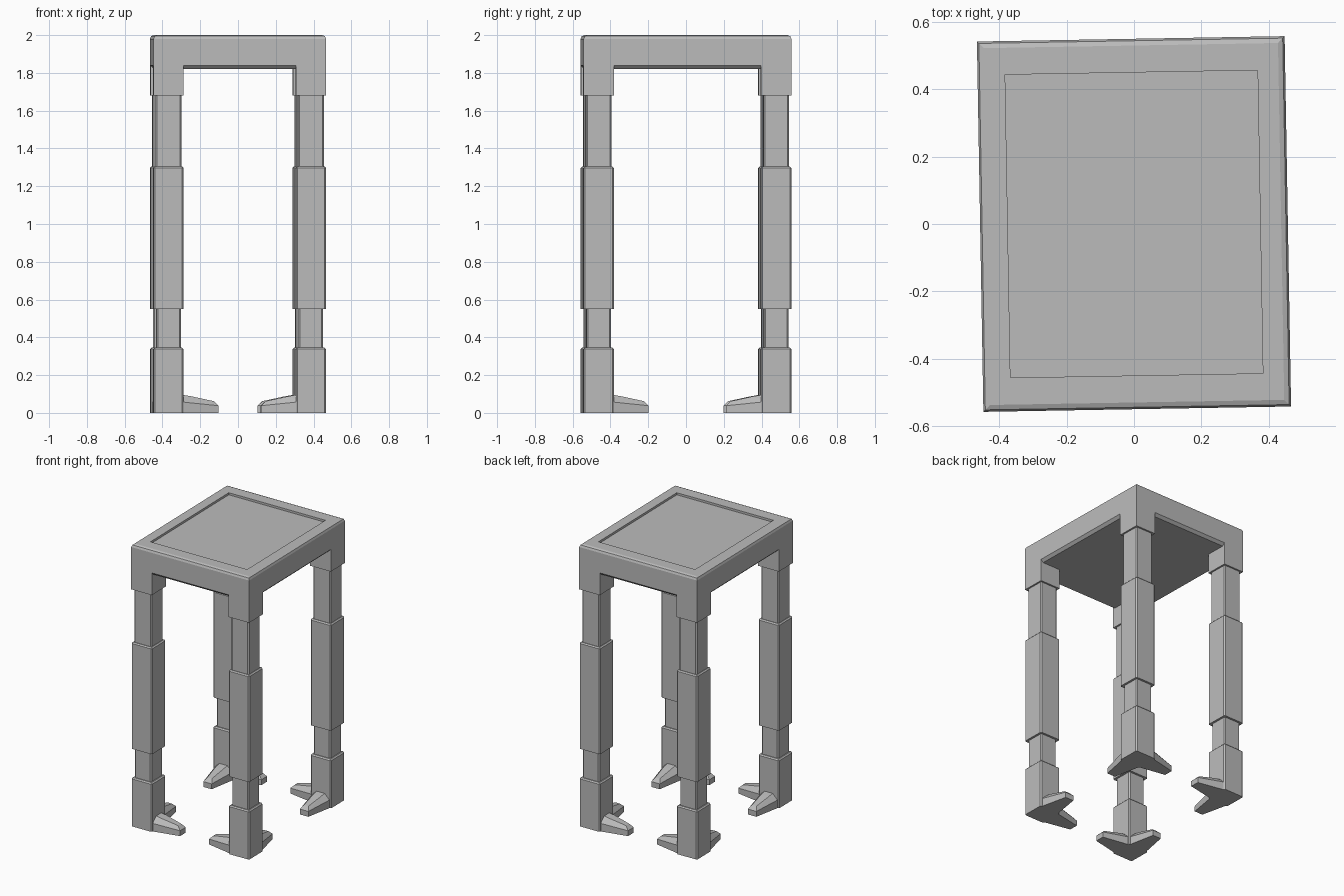
import bpy, bmesh, math
from mathutils import Vector

cube = bpy.data.objects.get("Cube")
if cube:
    bpy.data.objects.remove(cube, do_unlink=True)

HALF_X, HALF_Y = 0.457, 0.55
LEG = 0.16
TURN = math.radians(1.0)

grey = bpy.data.materials.new("plain_grey")
grey.use_nodes = True
grey.diffuse_color = (0.5, 0.5, 0.5, 1)
grey.node_tree.nodes["Principled BSDF"].inputs["Base Color"].default_value = (0.5, 0.5, 0.5, 1)


def finish(name, bm):
    bmesh.ops.recalc_face_normals(bm, faces=bm.faces)
    mesh = bpy.data.meshes.new(name)
    bm.to_mesh(mesh)
    bm.free()
    mesh.materials.append(grey)
    obj = bpy.data.objects.new(name, mesh)
    obj.rotation_euler.z = TURN
    bpy.context.collection.objects.link(obj)
    return obj


def add_box(bm, low, high):
    low, high = Vector(low), Vector(high)
    verts = bmesh.ops.create_cube(bm, size=1)["verts"]
    for v in verts:
        v.co = (low + high) / 2 + Vector(a * b for a, b in zip(v.co, high - low))
    return verts


def rim(bm, z):
    return [e for e in bm.edges if all(abs(v.co.z - z) < 1e-5 for v in e.verts)]


# Table top: bevelled slab with a shallow recessed panel
bm = bmesh.new()
add_box(bm, (-HALF_X, -HALF_Y, 1.82), (HALF_X, HALF_Y, 2))
bmesh.ops.bevel(bm, geom=rim(bm, 2), offset=0.02, segments=2, profile=0.5, affect='EDGES')
bmesh.ops.bevel(bm, geom=rim(bm, 1.82), offset=0.018, segments=1, affect='EDGES')
top = max(bm.faces, key=lambda f: f.calc_center_median().z)
bmesh.ops.inset_individual(bm, faces=[top], thickness=0.07)
for v in top.verts:
    v.co.x = math.copysign(0.375, v.co.x)
    v.co.y = math.copysign(0.45, v.co.y)
bmesh.ops.inset_individual(bm, faces=[top], thickness=0, depth=-0.015)
finish("table_top", bm)

# Leg sections: name, bottom, top, step-in from the outer faces
SECTIONS = [
    ("leg_bracket", 1.68, 1.85, 0.0),
    ("upper_leg", 1.29, 1.69, 0.012),
    ("leg_sleeve", 0.55, 1.305, 0.0),
    ("lower_leg", 0.34, 0.56, 0.015),
    ("ankle", 0.0, 0.345, 0.0),
]

# Toe outline: distance along, outer and inner side, height
TOE = [
    (0.13, 0.005, 0.155, 0.0), (0.13, 0.005, 0.155, 0.06),
    (0.13, 0.05, 0.11, 0.1), (0.2, 0.05, 0.11, 0.088),
    (0.32, 0.065, 0.1, 0.062),
    (0.345, 0.05, 0.115, 0.0), (0.345, 0.05, 0.115, 0.038),
]


def corner_point(sx, sy, dx, dy, z):
    return (sx * (HALF_X - dx), sy * (HALF_Y - dy), z)


for sx, side in ((-1, "right"), (1, "left")):
    for sy, end in ((-1, "front"), (1, "back")):
        place = f"{end}_{side}"

        # Stepped leg
        for name, z0, z1, step in SECTIONS:
            bm = bmesh.new()
            a = corner_point(sx, sy, step, step, z0)
            b = corner_point(sx, sy, LEG - step, LEG - step, z1)
            add_box(bm, [min(p) for p in zip(a, b)], [max(p) for p in zip(a, b)])
            edges = [e for e in bm.edges if abs(e.verts[0].co.z - e.verts[1].co.z) > 0.01]
            if name in ("leg_sleeve", "ankle"):
                edges += rim(bm, z1)
            if name != "leg_bracket":
                bmesh.ops.bevel(bm, geom=edges, offset=0.008, segments=1, affect='EDGES')
            finish(f"{place}_{name}", bm)

        # Two tapered toes pointing inward along the sides
        for axis in ("x", "y"):
            bm = bmesh.new()
            for along, outer, inner, z in TOE:
                for across in (outer, inner):
                    dx, dy = (along, across) if axis == "x" else (across, along)
                    bm.verts.new(corner_point(sx, sy, dx, dy, z))
            bmesh.ops.convex_hull(bm, input=bm.verts)
            bmesh.ops.dissolve_limit(bm, angle_limit=0.02, verts=bm.verts, edges=bm.edges)
            finish(f"{place}_toe_{axis}", bm)
